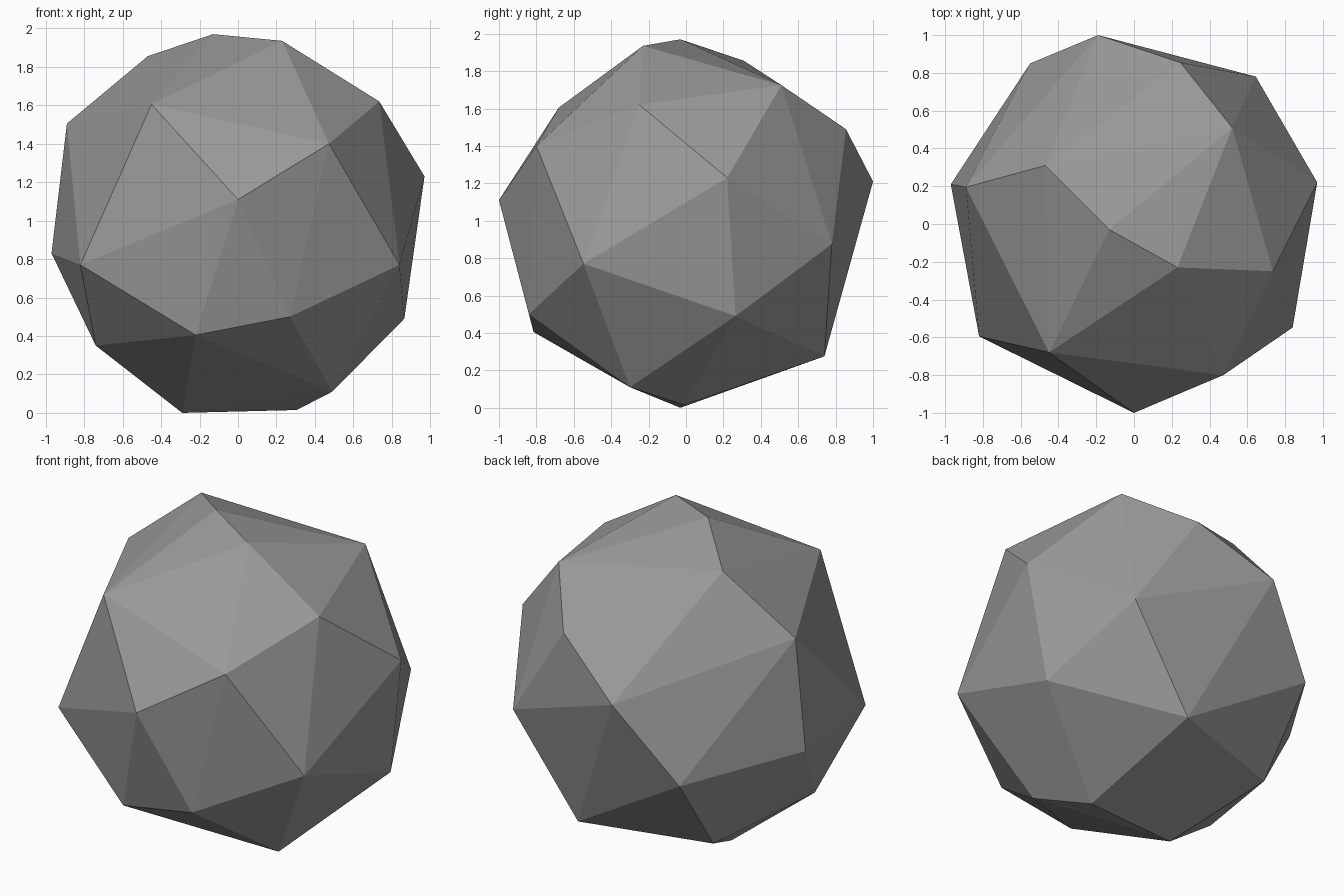
import bpy, bmesh

# Single flat stone grey
grey = bpy.data.materials.new("stone_grey")
grey.diffuse_color = (0.32, 0.32, 0.32, 1.0)

# Corner points of the faceted boulder, from the top ring down to the base
corners = [
    (-0.13, -0.03, 1.97), (0.23, -0.23, 1.935), (-0.47, 0.31, 1.855), (0.52, 0.51, 1.725),
    (0.735, -0.25, 1.62), (-0.45, -0.68, 1.605), (-0.89, 0.195, 1.505), (0.245, 0.855, 1.49),
    (0.473, -0.80, 1.40), (0.97, 0.22, 1.23), (-0.19, 1.0, 1.21), (0.0, -1.0, 1.11),
    (0.645, 0.78, 0.875), (-0.97, 0.21, 0.83), (-0.82, -0.595, 0.77), (0.84, -0.548, 0.77),
    (-0.55, 0.85, 0.742), (0.27, -0.84, 0.50), (0.865, 0.265, 0.49), (-0.22, -0.815, 0.405),
    (-0.74, -0.21, 0.35), (0.225, 0.74, 0.275), (-0.538, 0.50, 0.25), (0.49, -0.30, 0.11),
    (0.305, -0.01, 0.015), (-0.29, -0.03, 0.0),
]

# Wrap the corners in a convex skin of flat triangles
bm = bmesh.new()
for p in corners:
    bm.verts.new(p)
bmesh.ops.convex_hull(bm, input=bm.verts[:])
bmesh.ops.recalc_face_normals(bm, faces=bm.faces[:])
for f in bm.faces:
    f.smooth = False

mesh = bpy.data.meshes.new("boulder")
bm.to_mesh(mesh)
bm.free()
mesh.materials.append(grey)
bpy.context.collection.objects.link(bpy.data.objects.new("boulder", mesh))
